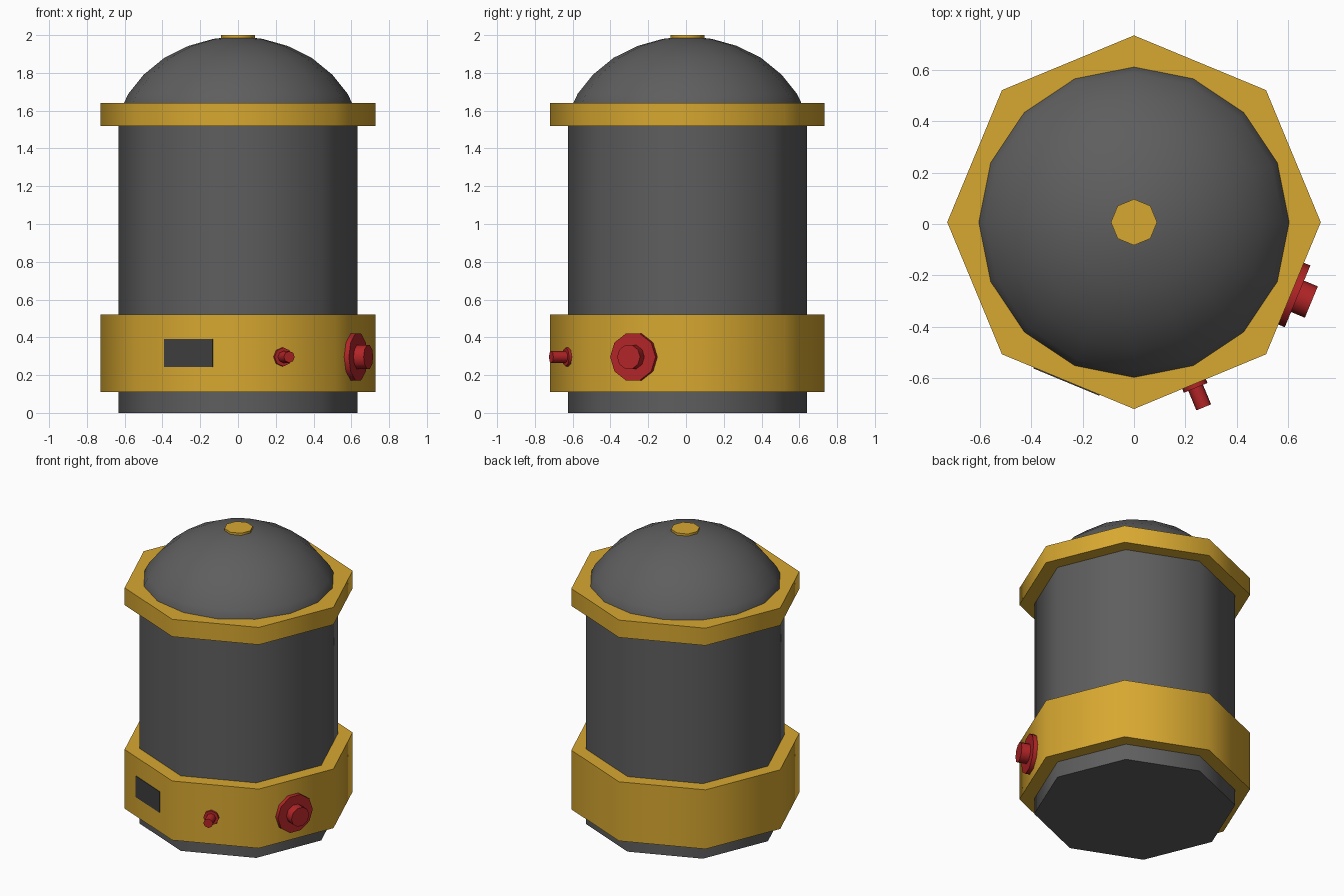
import bpy, bmesh, math
from mathutils import Matrix, Vector

if "Cube" in bpy.data.objects:
    bpy.data.objects.remove(bpy.data.objects["Cube"])

CY = 0.007                      # tank axis sits slightly behind the centre
APOTHEM = 0.727 * math.cos(math.pi / 8)


def material(name, rgb):
    m = bpy.data.materials.new(name)
    m.diffuse_color = (*rgb, 1)
    m.use_nodes = True
    m.node_tree.nodes["Principled BSDF"].inputs["Base Color"].default_value = m.diffuse_color
    return m


grey = material("dark grey metal", (0.112, 0.112, 0.112))
yellow = material("yellow band", (0.68, 0.39, 0.03))
red = material("red fitting", (0.45, 0.018, 0.02))
black = material("display charcoal", (0.048, 0.048, 0.048))


def finish(name, bm, mat, matrix, angle):
    bmesh.ops.recalc_face_normals(bm, faces=bm.faces[:])
    bm.transform(matrix)
    me = bpy.data.meshes.new(name)
    bm.to_mesh(me)
    bm.free()
    me.materials.append(mat)
    ob = bpy.data.objects.new(name, me)
    bpy.context.collection.objects.link(ob)
    bpy.ops.object.select_all(action='DESELECT')
    ob.select_set(True)
    bpy.context.view_layer.objects.active = ob
    if angle:
        bpy.ops.object.shade_smooth_by_angle(angle=math.radians(angle))
    return ob


def lathe(name, profile, sides, mat, matrix=Matrix.Translation((0, CY, 0)), angle=50):
    """Closed solid from (radius, height) points, capped at both ends."""
    bm = bmesh.new()
    rings = []
    for r, z in profile:
        rings.append([bm.verts.new((r * math.cos(2 * math.pi * i / sides),
                                    r * math.sin(2 * math.pi * i / sides), z))
                      for i in range(sides)])
    for a, b in zip(rings, rings[1:]):
        for i in range(sides):
            j = (i + 1) % sides
            bm.faces.new((a[i], a[j], b[j], b[i]))
    bm.faces.new(rings[0][::-1])
    bm.faces.new(rings[-1])
    return finish(name, bm, mat, matrix, angle)


def on_face(degrees, along, height):
    """Frame on a band face: x along the face, y up, z outward from the axis."""
    a = math.radians(degrees)
    out = Vector((math.cos(a), math.sin(a), 0))
    side = Vector((-math.sin(a), math.cos(a), 0))
    rot = Matrix((side, (0, 0, 1), out)).transposed().to_4x4()
    pos = out * APOTHEM + side * along + Vector((0, CY, height))
    return Matrix.Translation(pos) @ rot


# Tank body and domed lid
lathe("tank_body", [(0.633, 0), (0.633, 1.58)], 8, grey)
lathe("dome_lid", [(0.615, 1.56), (0.604, 1.64), (0.58, 1.69), (0.5, 1.79), (0.39, 1.88),
                   (0.262, 1.943), (0.13, 1.98), (0.04, 1.99)], 16, grey)
lathe("lid_cap", [(0.09, 1.96), (0.09, 2.0)], 8, yellow)

# Octagonal bands
for name, low, high in (("lower_band", 0.11, 0.52), ("upper_band", 1.52, 1.64)):
    lathe(name, [(0.727, low), (0.727, high)], 8, yellow)

# Large valve
frame = on_face(337.5, -0.023, 0.296)
lathe("valve_flange", [(0.13, -0.01), (0.13, 0.027)], 10, red, frame)
lathe("valve_knob", [(0.066, 0.0), (0.066, 0.085)], 10, red, frame)

# Small outlet pipe
frame = on_face(292.5, -0.025, 0.296)
lathe("outlet_flange", [(0.05, -0.01), (0.05, 0.016)], 8, red, frame)
lathe("outlet_pipe", [(0.031, 0.0), (0.031, 0.098)], 8, red, frame)

# Display plate
bm = bmesh.new()
bmesh.ops.create_cube(bm, size=1, matrix=Matrix.Diagonal((0.278, 0.146, 0.008, 1)))
finish("display_panel", bm, black, on_face(247.5, -0.005, 0.317), 0)
